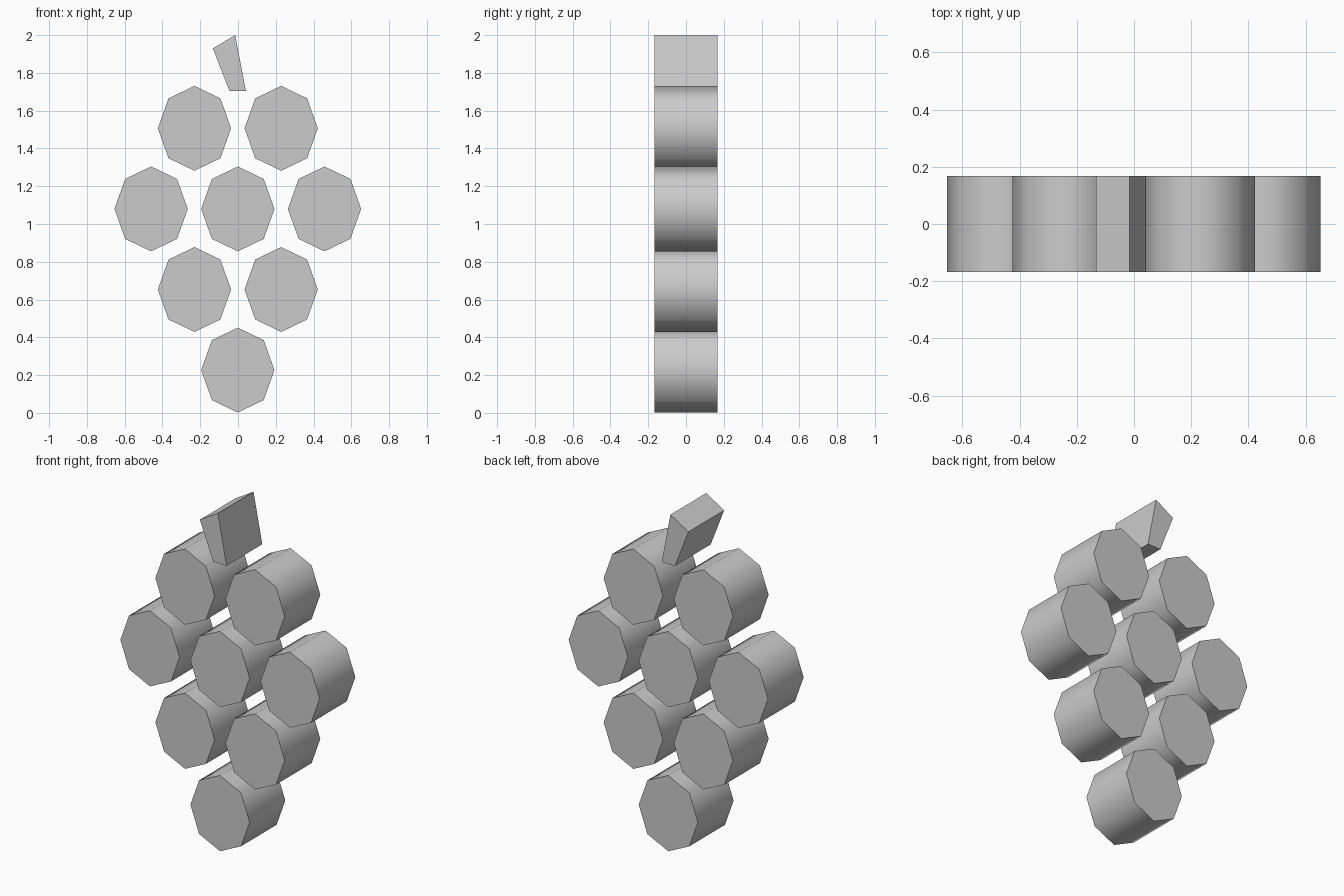
import bpy, bmesh, math

cube = bpy.data.objects.get("Cube")
if cube:
    bpy.data.objects.remove(cube, do_unlink=True)

HALF_DEPTH = 0.167

grey = bpy.data.materials.new("light grey")
grey.use_nodes = True
colour = (0.6, 0.6, 0.6, 1)
grey.diffuse_color = colour
grey.node_tree.nodes["Principled BSDF"].inputs["Base Color"].default_value = colour


def prism(name, outline, centre=(0, 0), smooth=False):
    """Extrude a closed x-z outline through the full depth."""
    bm = bmesh.new()
    face = bm.faces.new([bm.verts.new((x, -HALF_DEPTH, z)) for x, z in outline])
    side = bmesh.ops.extrude_face_region(bm, geom=[face])["geom"]
    back = [v for v in side if isinstance(v, bmesh.types.BMVert)]
    bmesh.ops.translate(bm, verts=back, vec=(0, 2 * HALF_DEPTH, 0))
    bmesh.ops.recalc_face_normals(bm, faces=bm.faces)
    mesh = bpy.data.meshes.new(name)
    bm.to_mesh(mesh)
    bm.free()
    mesh.materials.append(grey)
    obj = bpy.data.objects.new(name, mesh)
    obj.location = (centre[0], 0, centre[1])
    bpy.context.collection.objects.link(obj)
    if smooth:
        bpy.ops.object.select_all(action="DESELECT")
        obj.select_set(True)
        bpy.context.view_layer.objects.active = obj
        bpy.ops.object.shade_smooth_by_angle(angle=math.radians(60))
    return obj


# Grapes: tall eight-sided drums in staggered rows, bottom to top
octagon = [(0.194 * math.sin(i * math.pi / 4), 0.2245 * math.cos(i * math.pi / 4))
           for i in range(8)]
for row, count in enumerate((1, 2, 3, 2)):
    for col in range(count):
        x = 0.459 * (col - (count - 1) / 2) - 0.001
        prism(f"grape_{row + 1}_{col + 1}", octagon, (x, 0.2265 + 0.4267 * row), True)

# Stem: slanted wedge on top
prism("stem", [(-0.045, 1.704), (0.042, 1.704), (-0.015, 2.0), (-0.133, 1.93)])
